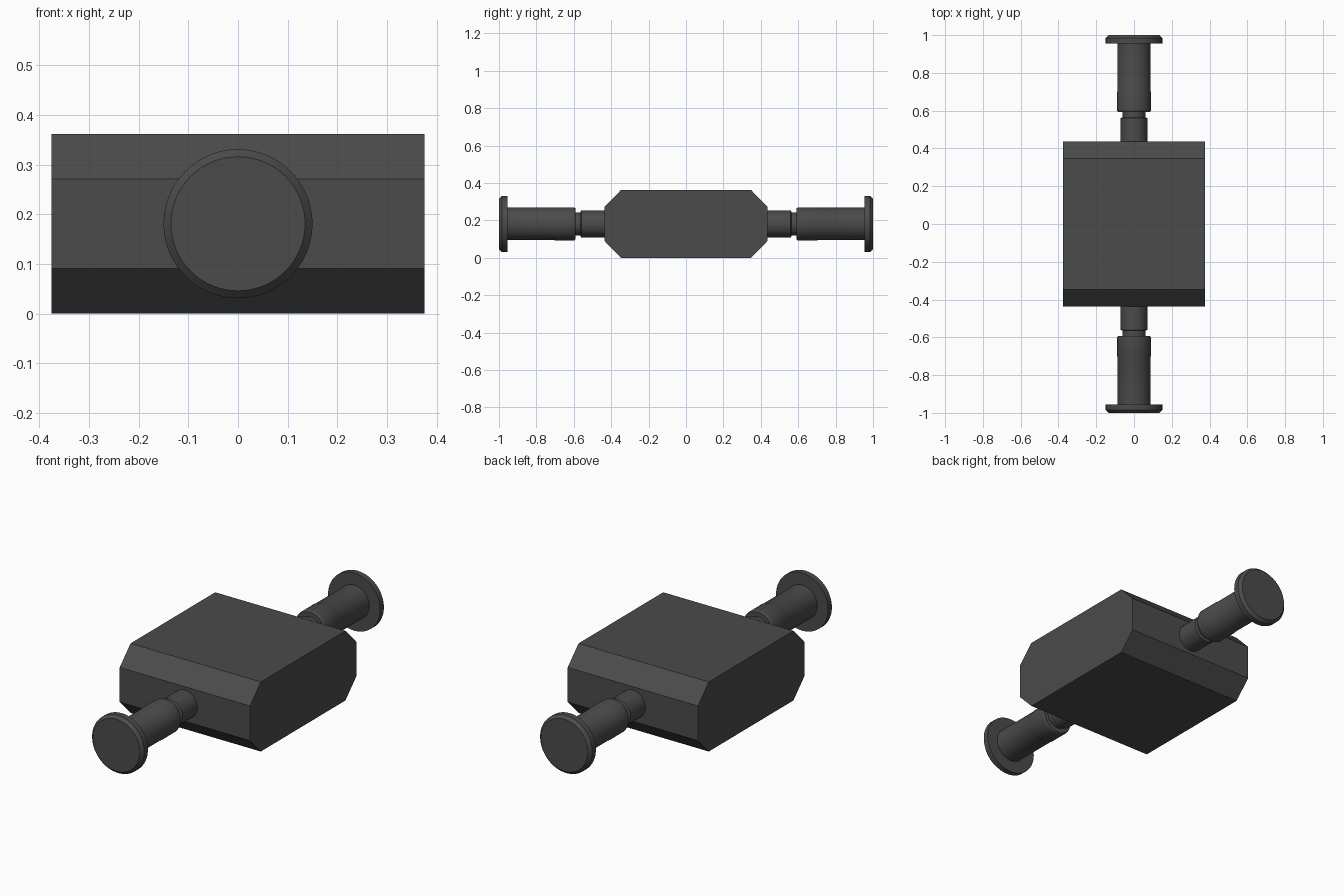
import bpy, bmesh, math
from mathutils import Vector, Matrix

if "Cube" in bpy.data.objects:
    bpy.data.objects.remove(bpy.data.objects["Cube"])

ZC = 0.181  # height of the shaft axis

dark = bpy.data.materials.new("dark_grey")
dark.diffuse_color = (0.07, 0.07, 0.07, 1)
dark.use_nodes = True
dark.node_tree.nodes["Principled BSDF"].inputs["Base Color"].default_value = dark.diffuse_color


def finish(name, bm):
    bmesh.ops.recalc_face_normals(bm, faces=bm.faces)
    mesh = bpy.data.meshes.new(name)
    bm.to_mesh(mesh)
    bm.free()
    mesh.materials.append(dark)
    obj = bpy.data.objects.new(name, mesh)
    bpy.context.collection.objects.link(obj)
    return obj


def lathe(name, profile, side, steps=64):
    """Revolve (radius, y) points about the shaft axis; side is -1 front, 1 back."""
    bm = bmesh.new()
    verts = [bm.verts.new((r, side * y, ZC)) for r, y in profile]
    edges = [bm.edges.new(pair) for pair in zip(verts, verts[1:])]
    bmesh.ops.spin(bm, geom=verts + edges, cent=(0, 0, ZC), axis=(0, 1, 0),
                   angle=math.tau, steps=steps)
    bmesh.ops.remove_doubles(bm, verts=bm.verts, dist=1e-5)
    obj = finish(name, bm)
    bpy.ops.object.select_all(action='DESELECT')
    obj.select_set(True)
    bpy.context.view_layer.objects.active = obj
    bpy.ops.object.shade_smooth_by_angle(angle=math.radians(30))
    return obj


# Block: octagonal side profile extruded across x
outline = [(-0.437, 0.091), (-0.348, 0), (0.348, 0), (0.437, 0.091),
           (0.437, 0.271), (0.348, 0.362), (-0.348, 0.362), (-0.437, 0.271)]
bm = bmesh.new()
face = bm.faces.new([bm.verts.new((-0.375, y, z)) for y, z in outline])
ext = bmesh.ops.extrude_face_region(bm, geom=[face], use_keep_orig=True)
bmesh.ops.translate(bm, vec=(0.75, 0, 0),
                    verts=[v for v in ext["geom"] if isinstance(v, bmesh.types.BMVert)])
finish("body_block", bm)

# Stepped shafts and chamfered end discs at both ends
shaft = [(0, 0.43), (0.072, 0.43), (0.072, 0.56), (0.061, 0.565), (0.061, 0.592),
         (0.084, 0.592), (0.089, 0.6), (0.089, 0.70), (0.087, 0.705),
         (0.087, 0.957), (0, 0.957)]
disc = [(0, 0.955), (0.15, 0.955), (0.15, 0.985), (0.135, 1.0), (0, 1.0)]
for end, side in (("front", -1), ("back", 1)):
    lathe(end + "_shaft", shaft, side)
    lathe(end + "_end_disc", disc, side)
